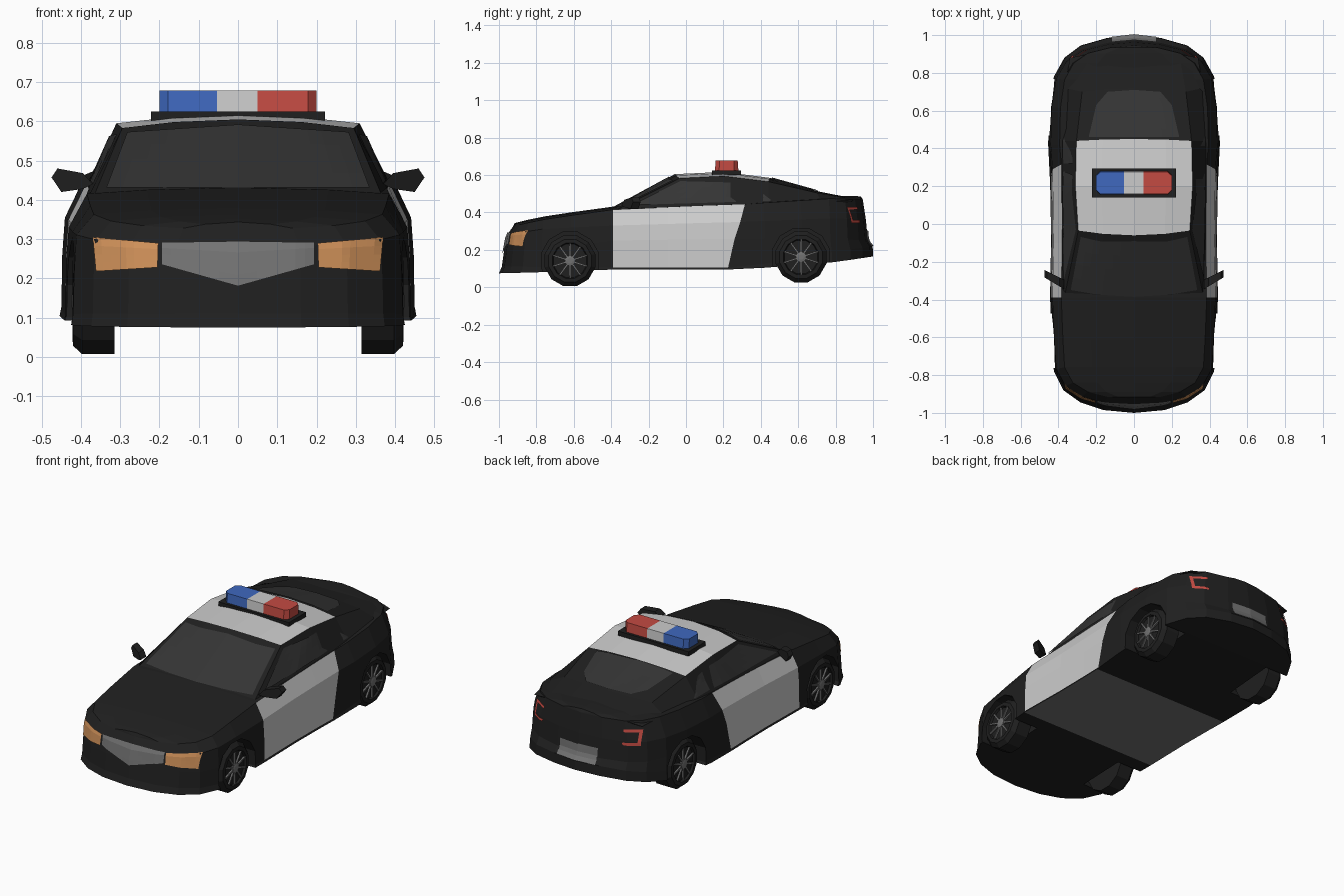
import bpy, bmesh, math
from mathutils import Vector
from mathutils.bvhtree import BVHTree

if "Cube" in bpy.data.objects:
    bpy.data.objects.remove(bpy.data.objects["Cube"])


def mat(name, rgb):
    m = bpy.data.materials.new(name)
    m.diffuse_color = (*rgb, 1)
    m.use_nodes = True
    m.node_tree.nodes["Principled BSDF"].inputs["Base Color"].default_value = m.diffuse_color
    return m


BLACK = mat("black", (.014, .014, .014))
WHITE = mat("white", (.58, .58, .58))
GLASS = mat("glass", (.035, .035, .035))
STEEL = mat("steel", (.17, .17, .17))
RED = mat("red", (.55, .07, .055))
BLUE = mat("blue", (.05, .14, .52))
AMBER = mat("amber", (.62, .28, .1))


def make(name, verts, faces, mats, ids=None, fix=True):
    me = bpy.data.meshes.new(name)
    me.from_pydata([tuple(v) for v in verts], [], faces)
    for m in mats:
        me.materials.append(m)
    if ids:
        me.polygons.foreach_set("material_index", ids)
    if fix:
        bm = bmesh.new()
        bm.from_mesh(me)
        bmesh.ops.recalc_face_normals(bm, faces=bm.faces)
        bm.to_mesh(me)
        bm.free()
    ob = bpy.data.objects.new(name, me)
    bpy.context.collection.objects.link(ob)
    return ob


def tree(ob):
    me = ob.data
    return BVHTree.FromPolygons([v.co.copy() for v in me.vertices], [list(p.vertices) for p in me.polygons])


def prism(name, base, top, m):
    """Closed solid between two matching outlines."""
    n = len(base)
    faces = [list(range(n)), list(range(n, 2 * n))]
    faces += [[i, (i + 1) % n, n + (i + 1) % n, n + i] for i in range(n)]
    return make(name, list(base) + list(top), faces, [m])


# Lower body: stacked plan outlines, nose to tail
half = [(0, -1), (.16, -.985), (.28, -.945), (.37, -.88), (.42, -.78), (.43, -.62), (.44, -.39),
        (.435, -.1), (.437, .1), (.44, .27), (.45, .42), (.445, .62), (.42, .78), (.365, .88),
        (.28, .945), (.14, .985), (0, 1)]
DOOR0, DOOR1 = 6, 9
KEYS = [-1, -.8, -.4, .3, .8, 1]
# width scale, nose scale, tail scale, door edge shift, heights at KEYS
layers = [(1.01, 1, 1, -.05, (.075, .08, .095, .095, .135, .165)),
          (1.0, .985, .998, -.045, (.11, .11, .105, .105, .19, .22)),
          (.995, .972, .972, -.01, (.2, .2, .25, .26, .26, .25)),
          (.98, .957, .962, .02, (.28, .31, .33, .35, .37, .36)),
          (.875, .925, .945, .045, (.325, .36, .415, .445, .475, .47))]


def interp(vals, y):
    for k in range(5):
        if y <= KEYS[k + 1]:
            t = (y - KEYS[k]) / (KEYS[k + 1] - KEYS[k])
            return vals[k] + t * (vals[k + 1] - vals[k])
    return vals[-1]


N = len(half)
n = 2 * N - 2
verts, faces, ids = [], [], []
for sx, nose, tail, shift, zs in layers:
    ring = []
    for i, (x, y) in enumerate(half):
        s = nose if y < 0 else tail
        yy = y * (1 - (1 - s) * abs(y) ** 4) + (shift if i == DOOR1 else 0)
        ring.append((x * sx, yy, interp(zs, y)))
    verts += ring + [(-x, y, z) for x, y, z in reversed(ring[1:-1])]
for k in range(len(layers) - 1):
    for i in range(n):
        j = (i + 1) % n
        faces.append([k * n + i, k * n + j, k * n + n + j, k * n + n + i])
        h = min(i, n - 1 - i)
        ids.append(1 if k > 0 and DOOR0 <= h < DOOR1 else 0)
# floor strips, grey between the axles
for i in range(N - 1):
    loop = [i, i + 1, (n - i - 1) % n, (n - i) % n]
    faces.append(list(dict.fromkeys(loop)))
    ids.append(2 if DOOR0 <= i < DOOR1 else 0)
# crowned hood and boot deck
top = (len(layers) - 1) * n
rows = [[top] * 5]
for i in range(1, N - 1):
    x, y, z = verts[top + i]
    mids = []
    for t in (-.6, 0, .6):
        mids.append(len(verts))
        verts.append((x * t, y, z + .016 * (1 - t * t)))
    rows.append([top + n - i] + mids + [top + i])
rows.append([top + N - 1] * 5)
for a, b in zip(rows, rows[1:]):
    for j in range(4):
        faces.append(list(dict.fromkeys([a[j], a[j + 1], b[j + 1], b[j]])))
        ids.append(0)
body = make("body", verts, faces, [BLACK, WHITE, STEEL], ids)
body_tree = tree(body)

# Cabin: centre y z, roof rail x y z, base x y z
cabin_rows = [(-.41, .415, .365, -.37, .415, .385, -.38, .40), (-.06, .605, .295, -.035, .583, .385, -.04, .42),
              (.2, .617, .31, .2, .595, .385, .2, .43), (.45, .585, .305, .44, .565, .385, .44, .445),
              (.72, .51, .275, .7, .505, .365, .72, .465), (.9, .475, .24, .9, .47, .34, .88, .455)]
verts, faces, ids = [], [], []
for yc, zc, xr, yr, zr, xb, yb, zb in cabin_rows:
    verts.append((-xb, yb, zb))
    verts += [(t * xr, yc + (yr - yc) * t * t, zc + (zr - zc) * t * t) for t in (-1, -.55, 0, .55, 1)]
    verts.append((xb, yb, zb))
for r in range(5):
    for j in range(7):
        k = (j + 1) % 7
        faces.append([r * 7 + j, r * 7 + k, r * 7 + 7 + k, r * 7 + 7 + j])
        ids.append(1 if r in (1, 2) and 1 <= j <= 4 else 0)
faces += [list(range(7)), list(range(35, 42))]
ids += [0, 0]
cabin = make("cabin", verts, faces, [BLACK, WHITE], ids)
cabin_tree = tree(cabin)

# Panels laid on the surface: quads in view coordinates, mirrored in x
VIEWS = {"front": (Vector((0, 1, 0)), lambda a, b: Vector((a, -3, b))),
         "rear": (Vector((0, -1, 0)), lambda a, b: Vector((a, 3, b))),
         "side": (Vector((-1, 0, 0)), lambda a, b: Vector((3, a, b))),
         "top": (Vector((0, 0, -1)), lambda a, b: Vector((a, b, 3)))}


def panel(name, bvh, view, quads, m, lift=.007, U=8, V=4):
    d, org = VIEWS[view]
    verts, faces = [], []
    for q in quads:
        p = [Vector(c) for c in q]
        for s in (1, -1):
            base = len(verts)
            for i in range(U + 1):
                for j in range(V + 1):
                    u, v = i / U, j / V
                    c = (p[0].lerp(p[1], u)).lerp(p[3].lerp(p[2], u), v)
                    hit = bvh.ray_cast(org(*c), d)[0] or bvh.find_nearest(org(*c))[0]
                    hit = hit - d * lift
                    verts.append(Vector((hit.x * s, hit.y, hit.z)))
            out = Vector((-d.x * s, -d.y, -d.z))
            for i in range(U):
                for j in range(V):
                    a = base + i * (V + 1) + j
                    f = [a, a + 1, a + V + 2, a + V + 1]
                    nor = (verts[f[2]] - verts[f[0]]).cross(verts[f[3]] - verts[f[1]])
                    faces.append(f if nor.dot(out) > 0 else f[::-1])
    return make(name, verts, faces, [m], fix=False)


panel("windscreen", cabin_tree, "front", [[(0, .432), (.335, .432), (.282, .573), (0, .592)]], GLASS)
panel("rear_window", cabin_tree, "top", [[(0, .46), (.24, .46), (.2, .63), (0, .65)],
                                         [(0, .65), (.2, .63), (.14, .7), (0, .71)]], GLASS, .005)
panel("side_windows", cabin_tree, "side", [[(-.29, .44), (.28, .457), (.26, .56), (-.03, .568)],
                                           [(.32, .46), (.46, .463), (.36, .54), (.32, .55)]], GLASS, .004)
panel("grille", body_tree, "front", [[(0, .18), (.195, .235), (.195, .292), (0, .295)]], STEEL)
panel("headlights", body_tree, "front", [[(.205, .228), (.362, .218), (.37, .305), (.203, .29)]], AMBER)
panel("number_plate", body_tree, "rear", [[(0, .22), (.12, .22), (.12, .305), (0, .305)]], STEEL)
panel("tail_lights", body_tree, "rear", [[(.25, .345), (.335, .345), (.335, .36), (.25, .36)],
                                         [(.25, .415), (.335, .415), (.335, .43), (.25, .43)],
                                         [(.32, .36), (.335, .36), (.335, .415), (.32, .415)]], RED)


# Wheels, with arches cut out of the body
def lathe(name, prof, y, z, s, sides, m):
    vs = [(s * x, y + r * math.sin(a), z + r * math.cos(a)) for x, r in prof
          for a in [2 * math.pi * (k + .5) / sides for k in range(sides)]]
    fs = [[i * sides + k, i * sides + (k + 1) % sides, (i + 1) * sides + (k + 1) % sides, (i + 1) * sides + k]
          for i in range(len(prof) - 1) for k in range(sides)]
    fs += [list(range(sides)), list(range(len(vs) - sides, len(vs)))]
    return make(name, vs, fs, [m])


for end, y, z in (("front", -.62, .142), ("rear", .615, .162)):
    for side, s in (("right", 1), ("left", -1)):
        tag = end + "_" + side
        lathe(tag + "_tyre", [(.315, .1), (.315, .14), (.397, .14), (.42, .118), (.422, .097), (.41, .092)],
              y, z, s, 12, BLACK)
        lathe(tag + "_hub", [(.405, .028), (.421, .028), (.424, .015)], y, z, s, 10, STEEL)
        vs, fs = [], []
        for k in range(10):
            a = 2 * math.pi * k / 10
            rad, tan = Vector((0, math.sin(a), math.cos(a))), Vector((0, math.cos(a), -math.sin(a)))
            b = len(vs)
            for x in (.405, .419):
                for r, w in ((.02, -.005), (.02, .005), (.094, .004), (.094, -.004)):
                    vs.append(Vector((s * x, y, z)) + rad * r + tan * w)
            fs += [[b, b + 1, b + 2, b + 3], [b + 4, b + 5, b + 6, b + 7]]
            fs += [[b + i, b + (i + 1) % 4, b + 4 + (i + 1) % 4, b + 4 + i] for i in range(4)]
        make(tag + "_spokes", vs, fs, [STEEL])
        cutter = lathe(tag + "_arch_cutter", [(.285, .158), (.6, .158)], y, z, s, 12, BLACK)
        cutter.hide_render = True
        cutter.hide_set(True)
        mod = body.modifiers.new(tag + "_arch", 'BOOLEAN')
        mod.operation, mod.object, mod.solver = 'DIFFERENCE', cutter, 'EXACT'

# Door mirrors, swept back
shape = [(.37, .44), (.395, .428), (.45, .42), (.475, .457), (.46, .48), (.395, .468)]
for side, s in (("right", 1), ("left", -1)):
    prism(side + "_mirror", [(s * x, -.345 + (x - .37) * .6, z) for x, z in shape],
          [(s * x, -.295 + (x - .37) * .5, z) for x, z in shape], BLACK)


# Light bar
def slab(name, x0, x1, y0, y1, z0, z1, m, c0=0, c1=0, inset=0):
    def ring(z, i):
        pts = [(x0, y0 + c0), (x0 + c0, y0), (x1 - c1, y0), (x1, y0 + c1),
               (x1, y1 - c1), (x1 - c1, y1), (x0 + c0, y1), (x0, y1 - c0)]
        cy = (y0 + y1) / 2
        return [(x, cy + (y - cy) * (1 - i), z) for x, y in dict.fromkeys(pts)]
    return prism(name, ring(z0, 0), ring(z1, inset), m)


slab("light_bar_base", -.222, .222, .14, .295, .6, .625, BLACK)
slab("blue_light", -.2, -.053, .155, .28, .625, .678, BLUE, c0=.022, inset=.06)
slab("centre_light", -.053, .05, .155, .28, .625, .678, WHITE, inset=.06)
slab("red_light", .05, .2, .155, .28, .625, .678, RED, c1=.022, inset=.06)
